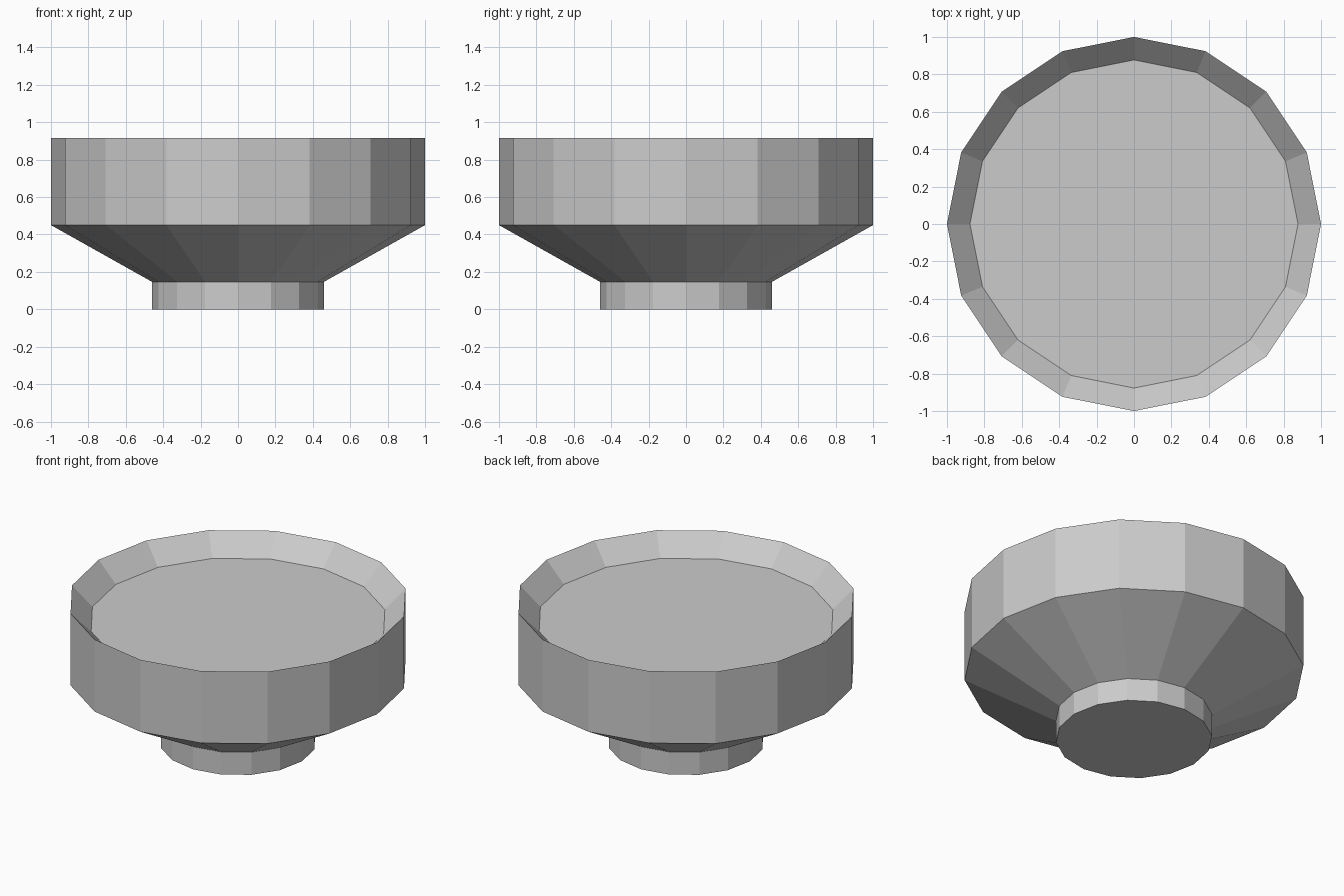
import bpy, bmesh
from math import cos, sin, tau

if "Cube" in bpy.data.objects:
    bpy.data.objects.remove(bpy.data.objects["Cube"])

SIDES = 16

# Profile (radius, height): foot, flared underside, wall, sloped inner rim, recessed floor
PROFILE = [(0.46, 0.0), (0.46, 0.147), (1.0, 0.45), (1.0, 0.917), (0.877, 0.79)]


def lathe(name, profile, sides):
    bm = bmesh.new()
    rings = [[bm.verts.new((r * cos(tau * i / sides), r * sin(tau * i / sides), z))
              for i in range(sides)] for r, z in profile]
    for low, high in zip(rings, rings[1:]):
        for i in range(sides):
            j = (i + 1) % sides
            bm.faces.new((low[i], low[j], high[j], high[i]))
    # Flat base and flat recessed floor
    bm.faces.new(rings[0][::-1])
    bm.faces.new(rings[-1])
    bm.normal_update()
    mesh = bpy.data.meshes.new(name)
    bm.to_mesh(mesh)
    bm.free()
    obj = bpy.data.objects.new(name, mesh)
    bpy.context.collection.objects.link(obj)
    return obj


# Footed bowl
lathe("footed_bowl", PROFILE, SIDES)
